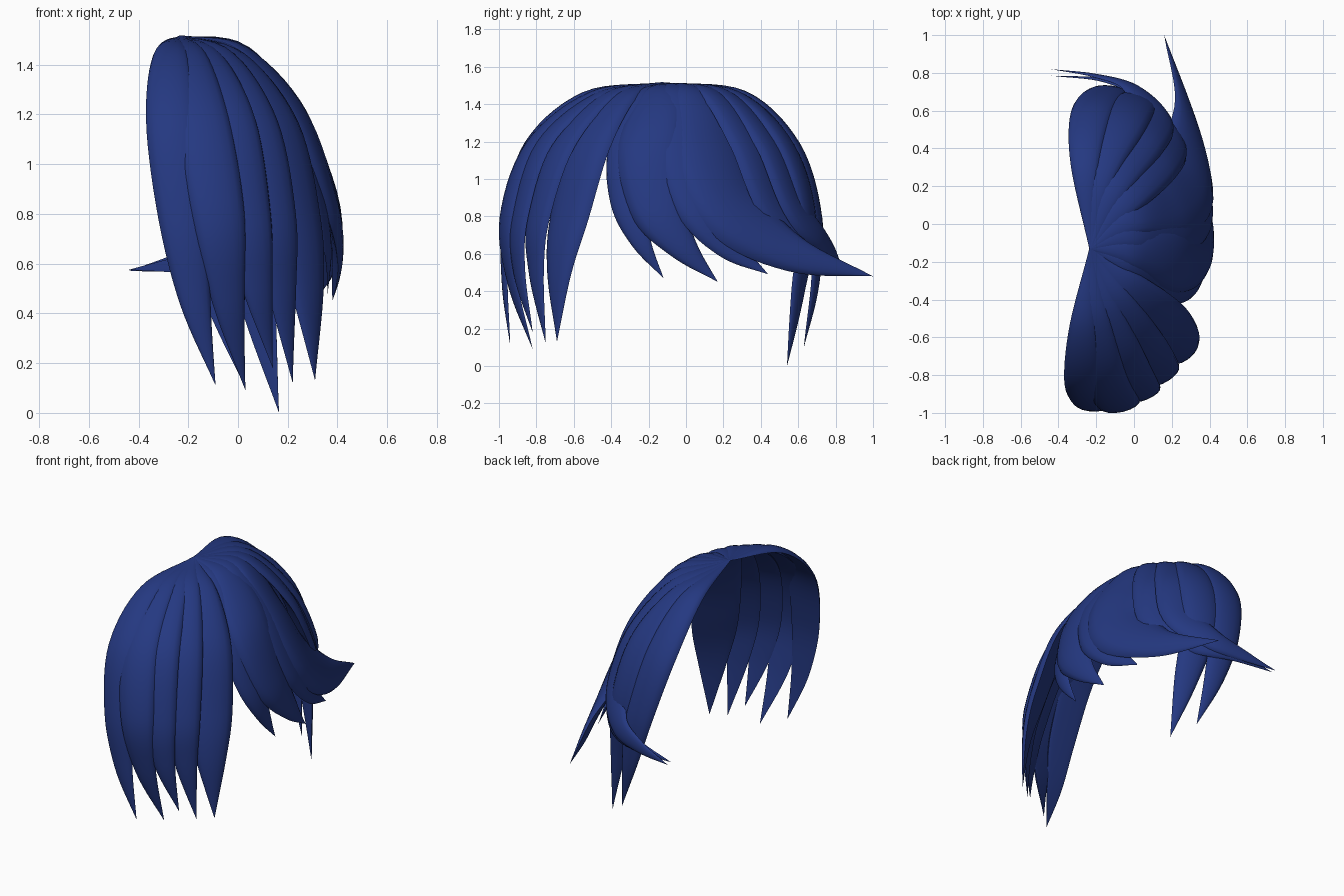
import bpy, bmesh, math
from mathutils import Vector

if "Cube" in bpy.data.objects:
    bpy.data.objects.remove(bpy.data.objects["Cube"])

ROOT = (-0.23, -0.13, 1.518)          # crown point shared by all locks
CENTRE = Vector((-0.25, -0.13, 0.6))  # middle of the head, for outward directions
STEPS, HALF = 7, 8

mat = bpy.data.materials.new("blue_hair")
mat.diffuse_color = (0.018, 0.04, 0.22, 1)
mat.use_nodes = True
mat.node_tree.nodes["Principled BSDF"].inputs["Base Color"].default_value = mat.diffuse_color


def spline(v, i, u):
    """Catmull-Rom interpolation of a list of vectors or numbers"""
    p1, p2 = v[i], v[i + 1]
    p0 = v[i - 1] if i > 0 else p1 * 2 - p2
    p3 = v[i + 2] if i + 2 < len(v) else p2 * 2 - p1
    return (p1 * 2 + (p2 - p0) * u + (p0 * 2 - p1 * 5 + p2 * 4 - p3) * u * u
            + (p1 * 3 - p0 - p2 * 3 + p3) * u ** 3) * 0.5


def lock(name, half_width, path, taper=(0.06, 0.68, 1.0, 0.95, 0.6, 0.0)):
    """Tapered lock with a domed outer face, swept along a path on the outer crest"""
    pts = [Vector(ROOT)] + [Vector(p) for p in path]
    centre, widths = [], []
    for i in range(len(pts) - 1):
        for k in range(STEPS):
            centre.append(spline(pts, i, k / STEPS))
            widths.append(max(0.004, spline(taper, i, k / STEPS)) * half_width)
    centre.append(pts[-1])
    bm = bmesh.new()
    rings = []
    for j in range(len(centre) - 1):
        c, w = centre[j], widths[j]
        t = (centre[j + 1] - centre[max(j - 1, 0)]).normalized()
        out = c - CENTRE
        out.z = max(out.z, 0)
        side = t.cross(out).normalized()
        n = side.cross(t).normalized()
        d = w * 0.4
        ring = []
        for k in range(2 * HALF):
            a = math.pi * k / HALF
            bulge = math.sin(a) if k <= HALF else 0.1 * math.sin(a)
            ring.append(bm.verts.new(c + side * (w * math.cos(a)) + n * (d * (bulge - 1))))
        rings.append(ring)
    tip = bm.verts.new(centre[-1])
    m = 2 * HALF
    for r, s in zip(rings, rings[1:]):
        for k in range(m):
            bm.faces.new((r[k], r[(k + 1) % m], s[(k + 1) % m], s[k]))
    for k in range(m):
        bm.faces.new((rings[-1][k], rings[-1][(k + 1) % m], tip))
    bm.faces.new(rings[0][::-1])
    bmesh.ops.recalc_face_normals(bm, faces=bm.faces)
    for f in bm.faces:
        f.smooth = True
    for e in bm.edges:
        if len(e.link_faces) == 2 and e.calc_face_angle(0) > math.radians(50):
            e.smooth = False
    me = bpy.data.meshes.new(name)
    bm.to_mesh(me)
    bm.free()
    me.materials.append(mat)
    bpy.context.collection.objects.link(bpy.data.objects.new(name, me))


# long fringe locks over the front
lock("front_lock_1", 0.105, [(-.27, -.55, 1.465), (-.265, -.86, 1.2), (-.22, -.98, .8),
                             (-.17, -.985, .45), (-.09, -.94, .11)])
lock("front_lock_2", 0.115, [(-.2, -.52, 1.465), (-.14, -.85, 1.2), (-.07, -.99, .8),
                             (-.03, -.95, .45), (.03, -.82, .09)])
lock("front_lock_3", 0.11, [(-.13, -.48, 1.46), (-.02, -.79, 1.2), (.05, -.92, .8),
                            (.09, -.91, .5), (.14, -.82, .18)])
lock("front_lock_4", 0.115, [(-.07, -.43, 1.46), (.08, -.69, 1.19), (.16, -.82, .8),
                             (.19, -.82, .5), (.22, -.75, .12)])
lock("front_lock_5", 0.15, [(-.02, -.36, 1.455), (.165, -.55, 1.19), (.26, -.66, .8),
                            (.30, -.7, .5), (.31, -.69, .13)])

# swept-back locks on the side
swept = (0.06, 0.68, 1.0, 0.9, 0.48, 0.0)
lock("side_lock_1", 0.115, [(.01, -.22, 1.46), (.22, -.32, 1.2), (.335, -.315, .9),
                            (.375, -.245, .67), (.36, -.12, .47)], swept)
lock("side_lock_2", 0.175, [(.03, -.13, 1.475), (.27, -.2, 1.22), (.395, -.15, .88),
                            (.42, -.02, .65), (.38, .17, .45)], swept)
lock("side_lock_3", 0.17, [(.02, -.03, 1.48), (.25, .0, 1.22), (.375, .1, .88),
                           (.385, .24, .65), (.34, .44, .49)], swept)
lock("side_lock_4", 0.225, [(.01, .05, 1.48), (.21, .14, 1.21), (.325, .29, .87),
                            (.30, .6, .61), (.16, 1.0, .48)],
     (0.05, 0.5, 0.95, 1.0, 0.48, 0.0))

# back locks that curl round the nape
lock("curl_lock_1", 0.14, [(-.03, .15, 1.475), (.13, .36, 1.2), (.185, .5, .87),
                           (.07, .68, .67), (-.15, .77, .61), (-.44, .785, .575)],
     (0.06, 0.68, 1.0, 1.0, 0.65, 0.34, 0.0))
lock("curl_lock_2", 0.13, [(-.1, .22, 1.475), (.05, .47, 1.2), (.11, .61, .87),
                           (.0, .74, .69), (-.2, .795, .615), (-.44, .82, .57)],
     (0.06, 0.68, 1.0, 1.0, 0.65, 0.34, 0.0))

# long hanging locks at the back
lock("back_lock_1", 0.12, [(-.17, .28, 1.47), (-.05, .56, 1.2), (.03, .68, .8),
                           (.10, .62, .4), (.165, .54, 0)])
lock("back_lock_2", 0.11, [(-.26, .32, 1.47), (-.225, .61, 1.19), (-.14, .725, .8),
                           (-.06, .71, .45), (.03, .63, .10)])
